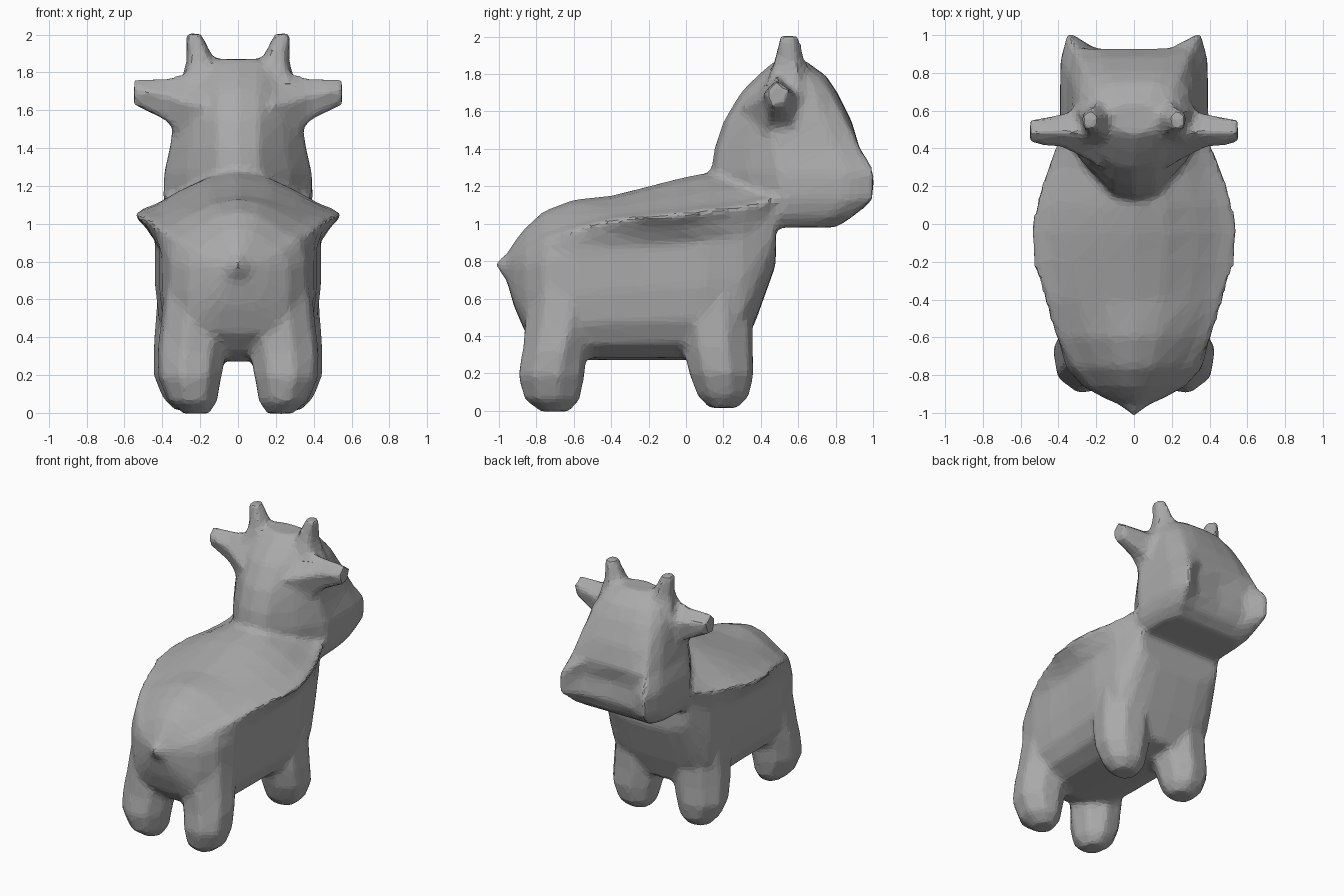
import bpy, bmesh, math

cube = bpy.data.objects.get("Cube")
if cube:
    bpy.data.objects.remove(cube)

clay = bpy.data.materials.new("clay_grey")
clay.use_nodes = True
GREY = (0.4, 0.4, 0.4, 1)
clay.diffuse_color = GREY
clay.node_tree.nodes["Principled BSDF"].inputs["Base Color"].default_value = GREY


def loft(bm, rings):
    """Skin closed rings of points and cap both ends."""
    loops = [[bm.verts.new(p) for p in ring] for ring in rings]
    n = len(loops[0])
    faces = []
    for a, b in zip(loops, loops[1:]):
        for i in range(n):
            j = (i + 1) % n
            faces.append(bm.faces.new((a[i], a[j], b[j], b[i])))
    faces.append(bm.faces.new(loops[0][::-1]))
    faces.append(bm.faces.new(loops[-1]))
    bmesh.ops.recalc_face_normals(bm, faces=faces)


def mirrored(half):
    """Complete a half ring whose first and last points lie on x = 0."""
    return half + [(-x, y, z) for x, y, z in half[-2:0:-1]]


def oval(n, point):
    turns = [2 * math.pi * (i + .3) / n for i in range(n)]
    return [point(math.cos(t), math.sin(t)) for t in turns]


# Trunk section: domed back, flared side ridge, hollow flank, rounded belly
def trunk_ring(y, belly, back, w, ridge, zr):
    rise = back - zr
    flank = zr - belly
    return mirrored([
        (0, y, back), (ridge * .3, y, back - rise * .13),
        (ridge * .6, y, zr + rise * .5), (ridge * .82, y, zr + rise * .17),
        (ridge, y, zr), ((w + ridge) / 2, y, zr - flank * .08),
        (w, y, zr - flank * .2), (w, y, belly + flank * .5),
        (w * .95, y, belly + flank * .27), (w * .8, y, belly + flank * .11),
        (w * .5, y, belly + flank * .02), (0, y, belly)])


# y, belly height, back height, flank width, ridge width, ridge height
TRUNK = [(-1.015, .77, .80, .012, .012, .785), (-.96, .70, .84, .07, .07, .79),
         (-.92, .56, .90, .16, .14, .82), (-.86, .42, .98, .27, .23, .86),
         (-.76, .32, 1.07, .36, .32, .92), (-.6, .27, 1.13, .40, .41, .97),
         (-.4, .27, 1.15, .415, .48, 1.02), (-.2, .27, 1.20, .42, .54, 1.04),
         (-.05, .27, 1.24, .43, .56, 1.05), (.1, .27, 1.27, .44, .53, 1.07),
         (.3, .31, 1.28, .42, .46, 1.09), (.38, .5, 1.28, .39, .43, 1.11),
         (.48, .78, 1.25, .35, .40, 1.14)]


# Head section: narrow nape, wide cheeks, square muzzle with a hollow middle
def head_ring(z, nape, nose, w, corner, hollow):
    d = nose - nape
    return mirrored([
        (0, nape, z), (.11, nape + .025, z), (w * .7, nape + d * .22, z),
        (w, nape + d * .42, z), (w * .5 + corner * .55, nose - d * .17, z),
        (corner, nose, z), (corner * .6, nose - hollow * .85, z),
        (0, nose - hollow, z)])


# z, nape y, corner y, cheek width, corner width, hollow (negative bulges)
HEAD = [(.98, .2, .80, .32, .27, 0), (1.04, .2, .90, .37, .32, .02),
        (1.13, .17, 1.01, .395, .35, .09), (1.27, .13, 1.02, .39, .35, .12),
        (1.4, .15, .93, .36, .31, 0), (1.55, .20, .855, .34, .28, -.03),
        (1.7, .29, .775, .32, .24, -.035), (1.79, .38, .71, .27, .20, -.04),
        (1.87, .47, .62, .15, .12, -.02)]

# Leg sections: height, centre x, centre y, half width, half depth
BACK_LEG = [(-.005, .22, -.70, .07, .08), (.06, .24, -.715, .135, .155),
            (.19, .255, -.72, .175, .185), (.32, .245, -.70, .19, .18),
            (.45, .225, -.67, .195, .2), (.7, .22, -.64, .17, .2)]
FRONT_LEG = [(.015, .25, .20, .09, .08), (.08, .26, .2, .145, .145),
             (.2, .27, .19, .185, .18), (.34, .25, .17, .205, .195),
             (.7, .24, .16, .19, .2)]

# Horn sections, like the legs; ears run sideways: x, y, z, half depth, half height
HORN = [(1.68, .18, .54, .16, .18), (1.78, .185, .55, .12, .135),
        (1.87, .2, .55, .083, .092), (2.005, .235, .55, .05, .055)]
EAR = [(.18, .49, 1.56, .20, .25), (.29, .49, 1.605, .135, .185),
       (.38, .495, 1.65, .095, .125), (.55, .49, 1.69, .07, .075)]

# Everything is fused into one softly faceted skin
bm = bmesh.new()
loft(bm, [trunk_ring(*s) for s in TRUNK])
loft(bm, [head_ring(*s) for s in HEAD])
for side in (-1, 1):
    for limb, sides in ((BACK_LEG, 8), (FRONT_LEG, 8), (HORN, 5)):
        loft(bm, [oval(sides, lambda c, s: (side * (x + rx * c), y + ry * s, z))
                  for z, x, y, rx, ry in limb])
    loft(bm, [oval(5, lambda c, s: (side * x, y + ry * c, z + rz * s))
              for x, y, z, ry, rz in EAR])

mesh = bpy.data.meshes.new("body")
bm.to_mesh(mesh)
bm.free()
mesh.materials.append(clay)
body = bpy.data.objects.new("body", mesh)
bpy.context.collection.objects.link(body)
fuse = body.modifiers.new("fuse", "REMESH")
fuse.mode = "VOXEL"
fuse.voxel_size = .022
soften = body.modifiers.new("soften", "SMOOTH")
soften.factor = .5
soften.iterations = 6
facet = body.modifiers.new("facet", "DECIMATE")
facet.ratio = .14
